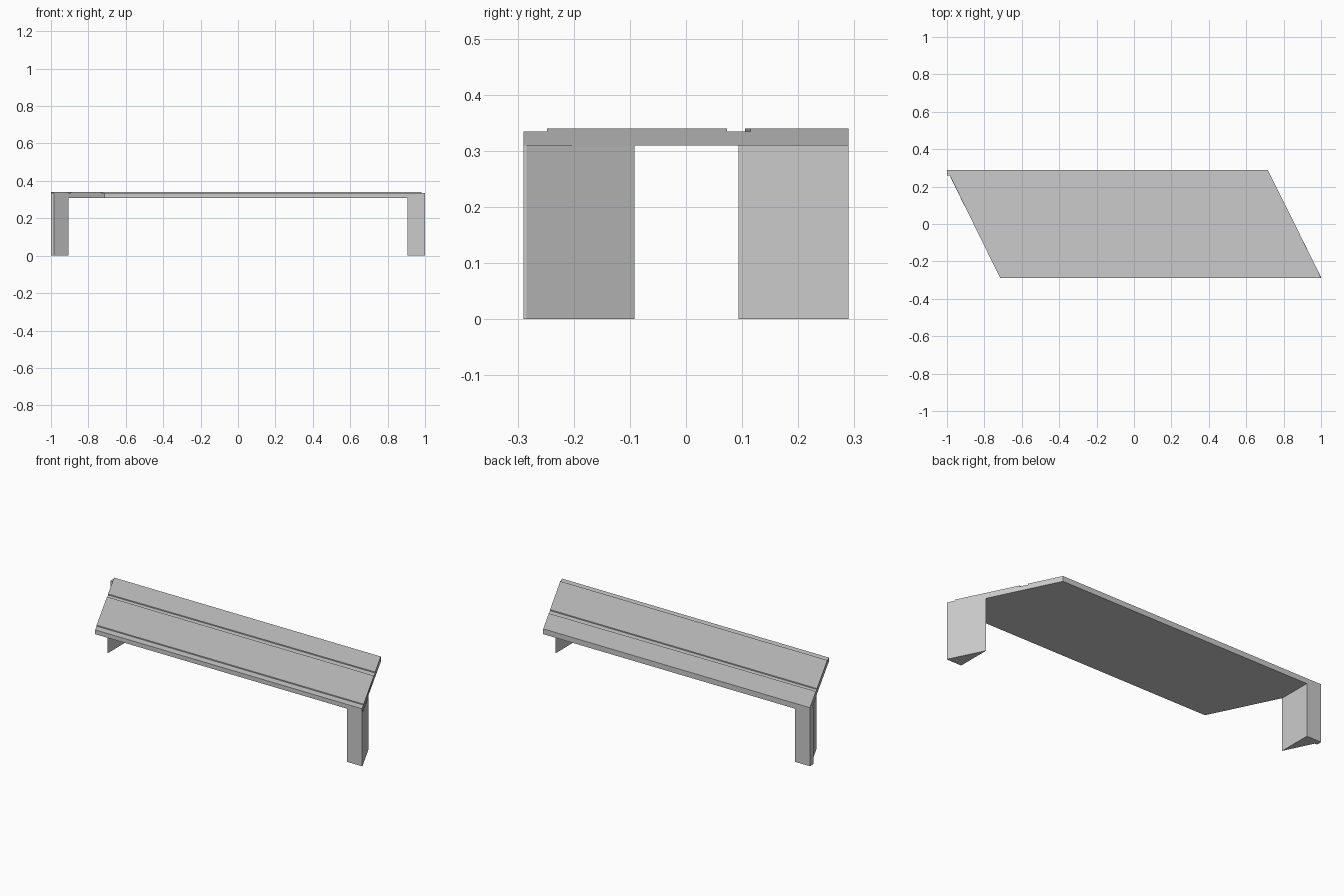
import bpy

if "Cube" in bpy.data.objects:
    bpy.data.objects.remove(bpy.data.objects["Cube"])

Y = 0.29            # half depth
Z_UNDER, Z_LOW, Z_TOP = 0.309, 0.334, 0.34


def left_x(y):
    return -0.715 - (y + Y) * 0.285 / (2 * Y)


def right_x(y):
    return min(1.0, 0.715 + (Y - y) * 0.285 / 0.574)


def solid(name, ring_a, ring_b):
    """Closed solid between two matching outlines."""
    n = len(ring_a)
    faces = [tuple(range(n))[::-1], tuple(range(n, 2 * n))]
    faces += [(i, (i + 1) % n, n + (i + 1) % n, n + i) for i in range(n)]
    mesh = bpy.data.meshes.new(name)
    mesh.from_pydata(ring_a + ring_b, [], faces)
    mesh.validate()
    obj = bpy.data.objects.new(name, mesh)
    bpy.context.collection.objects.link(obj)
    return obj


def prism(name, outline, z0, z1):
    return solid(name, [(x, y, z0) for x, y in outline],
                 [(x, y, z1) for x, y in outline])


# Bench top: stepped cross-section (y at left end, y at right end, z)
# with a front lip and a slightly tapering groove, swept between slanted ends
profile = [
    (-Y, -Y, Z_UNDER), (Y, Y, Z_UNDER), (Y, Y, Z_TOP),
    (0.105, 0.115, Z_TOP), (0.105, 0.115, Z_LOW),
    (0.073, 0.073, Z_LOW), (0.073, 0.073, Z_TOP),
    (-0.248, -0.248, Z_TOP), (-0.248, -0.248, Z_LOW), (-Y, -Y, Z_LOW),
]
solid("bench_top",
      [(left_x(yl), yl, z) for yl, yr, z in profile],
      [(right_x(yr), yr, z) for yl, yr, z in profile])

# Right leg: triangular post under the front corner
prism("right_leg", [(0.905, -Y), (1.0, -Y), (1.0, -0.284), (0.905, right_x_y := -0.092)],
      0, Z_UNDER)

# Left leg: triangular post under the back corner
prism("left_leg", [(-0.905, Y), (-1.0, Y), (-0.985, 0.258), (-0.905, 0.094)],
      0, Z_UNDER)

# Small square corner strip filling out the tip of the left leg
prism("corner_strip", [(-1.0, 0.258), (-0.984, 0.258), (-0.984, Y), (-1.0, Y)],
      0, Z_LOW)

# Make every part face outward
import bmesh
for obj in bpy.context.collection.objects:
    bm = bmesh.new()
    bm.from_mesh(obj.data)
    bmesh.ops.recalc_face_normals(bm, faces=bm.faces)
    bm.to_mesh(obj.data)
    bm.free()
